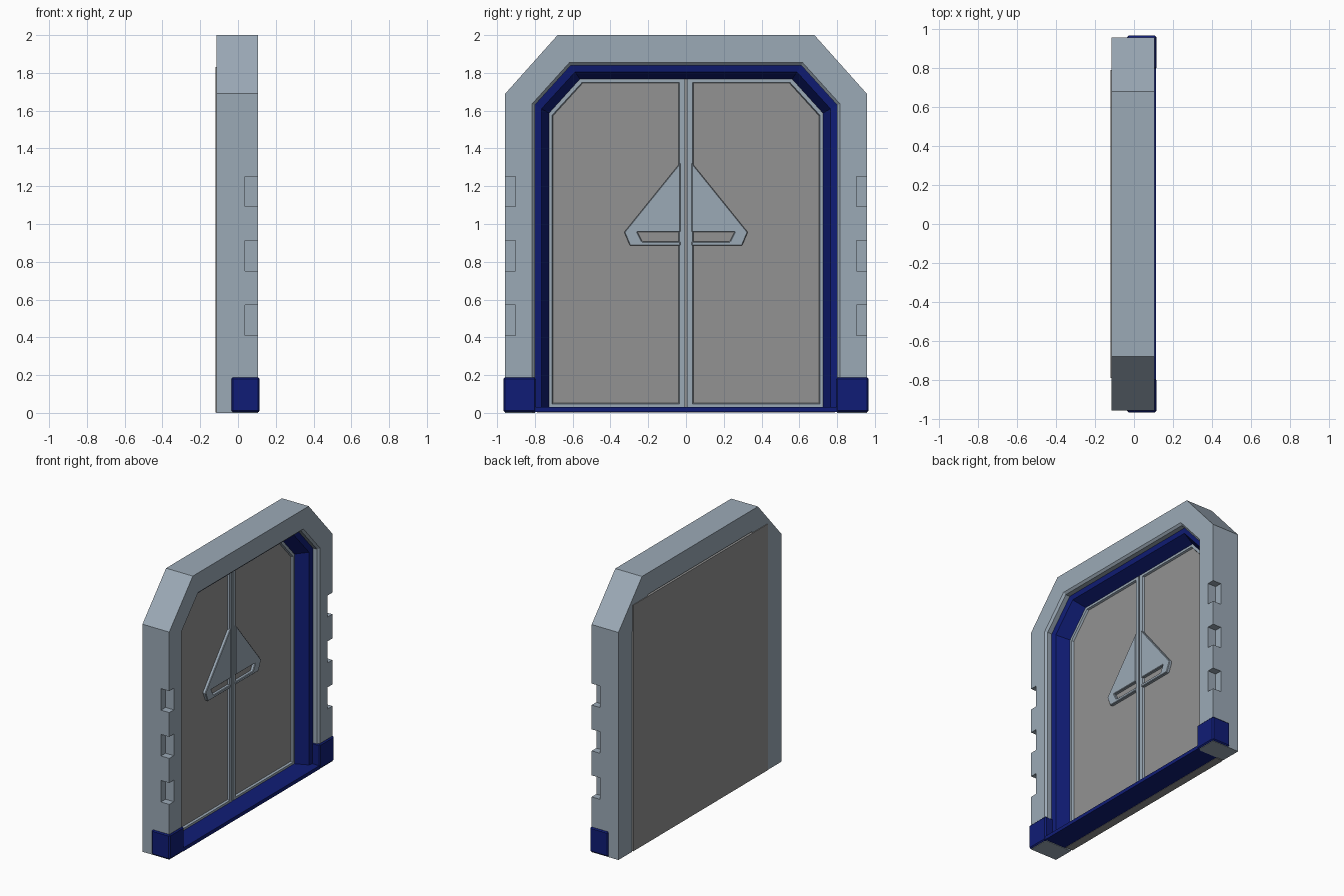
import bpy, bmesh

if "Cube" in bpy.data.objects:
    bpy.data.objects.remove(bpy.data.objects["Cube"])


def material(name, rgb):
    m = bpy.data.materials.new(name)
    m.diffuse_color = (*rgb, 1)
    m.use_nodes = True
    m.node_tree.nodes["Principled BSDF"].inputs["Base Color"].default_value = m.diffuse_color
    return m


SLATE = material("slate_metal", (0.33, 0.40, 0.47))
BLUE = material("blue_trim", (0.005, 0.012, 0.18))
GREY = material("door_grey", (0.29, 0.29, 0.29))


def finish(bm, name, mat, bevel=0.0, mirror=False):
    bmesh.ops.recalc_face_normals(bm, faces=bm.faces)
    me = bpy.data.meshes.new(name)
    bm.to_mesh(me)
    bm.free()
    ob = bpy.data.objects.new(name, me)
    bpy.context.collection.objects.link(ob)
    if mat:
        me.materials.append(mat)
    if bevel:
        b = ob.modifiers.new("bevel", 'BEVEL')
        b.width, b.segments = bevel, 1
    if mirror:
        m = ob.modifiers.new("mirror", 'MIRROR')
        m.use_axis = (False, True, False)
    return ob


def loft(name, loops, mat, closed, **kw):
    """Skin a closed ring of cross-section loops; cap the ends if the path is open."""
    bm = bmesh.new()
    rows = [[bm.verts.new(p) for p in loop] for loop in loops]
    n, k = len(rows), len(rows[0])
    for i in range(n):
        a, b = rows[i], rows[(i + 1) % n]
        for j in range(k if closed else k - 1):
            q = (j + 1) % k
            bm.faces.new((a[j], a[q], b[q], b[j]))
    if not closed:
        bm.faces.new([r[0] for r in rows])
        bm.faces.new([r[-1] for r in rows])
    return finish(bm, name, mat, **kw)


def arch(x, half, shoulder, top_half, top, base=0.0):
    right = [(x, half, base), (x, half, shoulder), (x, top_half, top)]
    return right + [(px, -py, pz) for px, py, pz in reversed(right)]


def boxes(name, bounds, mat, **kw):
    bm = bmesh.new()
    for x0, x1, y0, y1, z0, z1 in bounds:
        for v in bmesh.ops.create_cube(bm, size=1)["verts"]:
            v.co = (x1 if v.co.x > 0 else x0, y1 if v.co.y > 0 else y0,
                    z1 if v.co.z > 0 else z0)
    return finish(bm, name, mat, **kw)


def plate(name, outline, x0, x1, mat, **kw):
    bm = bmesh.new()
    f = bm.faces.new([bm.verts.new((x0, y, z)) for y, z in outline])
    g = bmesh.ops.extrude_face_region(bm, geom=[f])["geom"]
    for v in g:
        if isinstance(v, bmesh.types.BMVert):
            v.co.x = x1
    return finish(bm, name, mat, **kw)


# Outer frame with chamfered shoulders and a softened inner lip
OUTER = (0.957, 1.69, 0.68, 2.0)
INNER = (0.80, 1.63, 0.61, 1.84)
frame = loft("outer_frame", [
    arch(-0.115, *OUTER), arch(0.105, *OUTER),
    arch(0.105, 0.815, 1.636, 0.617, 1.855),
    arch(0.09, *INNER), arch(-0.115, *INNER)], SLATE, False)

# Three notches in each front outer edge
cutter = boxes("notch_cutter", [
    (0.037, 0.2, min(s * 0.903, s * 1.1), max(s * 0.903, s * 1.1), z, z + 0.16)
    for s in (-1, 1) for z in (0.41, 0.752, 1.092)], None)
cut = frame.modifiers.new("notches", 'BOOLEAN')
cut.operation, cut.solver, cut.object = 'DIFFERENCE', 'EXACT', cutter
bpy.context.view_layer.objects.active = frame
bpy.ops.object.modifier_apply(modifier="notches")
bpy.data.objects.remove(cutter)

# Blue inner surround, sloping back to the doors
loft("inner_surround", [
    arch(0.055, 0.803, 1.631, 0.612, 1.843, 0.005),
    arch(0.048, 0.765, 1.61, 0.587, 1.805, 0.005),
    arch(-0.045, 0.725, 1.587, 0.562, 1.767, 0.005),
    arch(-0.075, 0.725, 1.587, 0.562, 1.767, 0.005),
    arch(-0.075, 0.803, 1.631, 0.612, 1.843, 0.005)], BLUE, False)

# Blue threshold and foot blocks
boxes("threshold", [(-0.06, 0.112, -0.81, 0.81, 0.004, 0.03)], BLUE)
boxes("foot_block", [(-0.035, 0.115, 0.795, 0.967, 0.004, 0.187)], BLUE,
      bevel=0.008, mirror=True)

# Door slab, slightly proud of the frame at the back
boxes("door_slab", [(-0.12, -0.06, -0.79, 0.79, 0.002, 1.83)], GREY)

# Raised edging around each door leaf
edge_out = [(0.006, 0.03), (0.727, 0.03), (0.727, 1.588), (0.563, 1.768), (0.006, 1.768)]
edge_mid = [(0.034, 0.046), (0.71, 0.046), (0.71, 1.575), (0.55, 1.75), (0.034, 1.75)]
edge_in = [(0.04, 0.053), (0.703, 0.053), (0.703, 1.571), (0.546, 1.744), (0.04, 1.744)]
loft("door_edging", [[(x, y, z) for y, z in loop] for x, loop in (
    (-0.065, edge_out), (-0.045, edge_out), (-0.045, edge_mid), (-0.065, edge_in))],
    SLATE, True, mirror=True)

# Triangular handle plate with a grip slot, one half per leaf
plate("handle_plate", [
    (0.03, 1.325), (0.327, 0.957), (0.297, 0.885), (0.03, 0.885),
    (0.03, 0.907), (0.232, 0.907), (0.257, 0.957), (0.03, 0.957)],
    -0.065, -0.038, SLATE, bevel=0.004, mirror=True)
